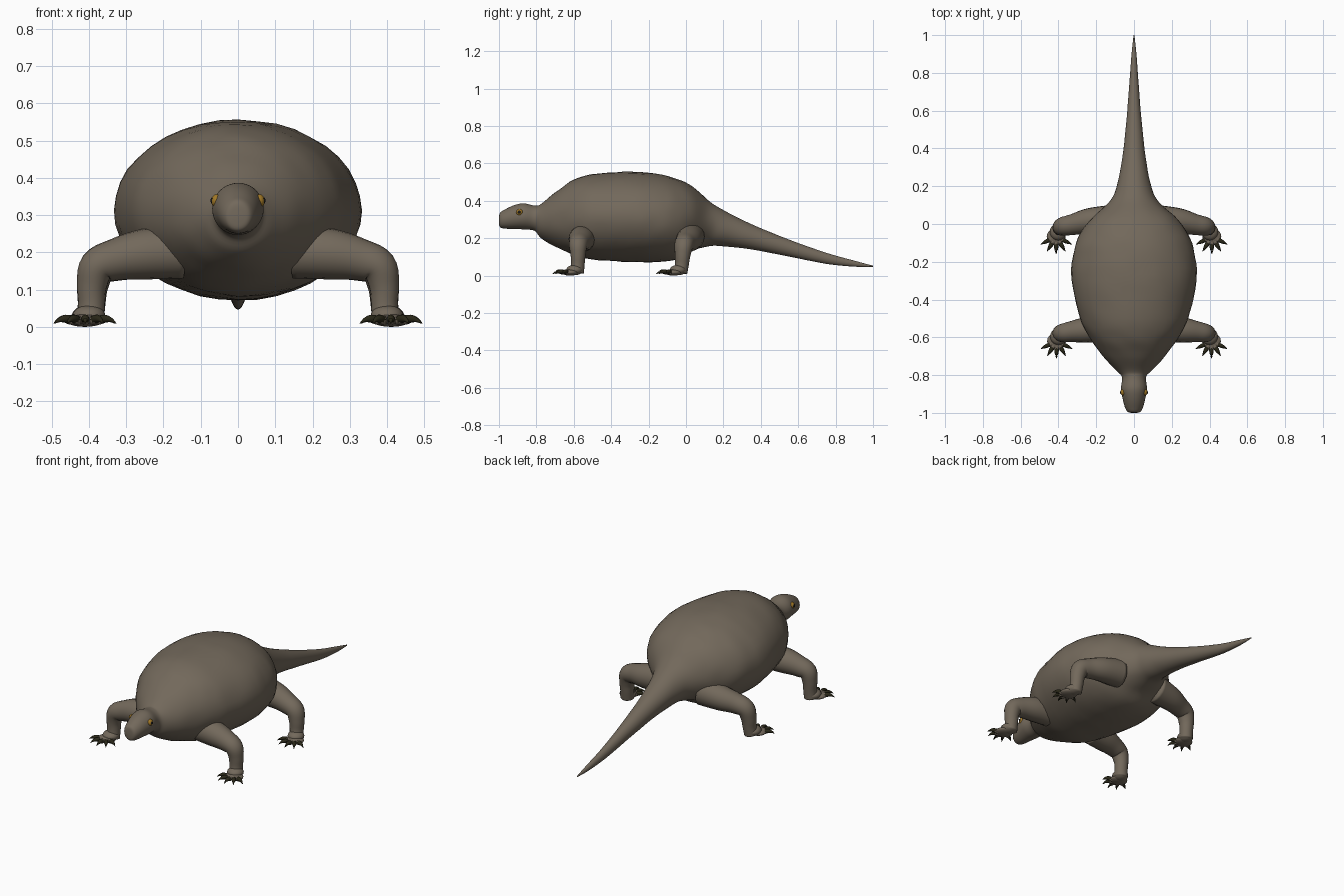
import bpy, bmesh, math
from mathutils import Vector, noise

cube = bpy.data.objects.get("Cube")
if cube:
    bpy.data.objects.remove(cube)


def material(name, rgb):
    mat = bpy.data.materials.new(name)
    mat.use_nodes = True
    colour = (*rgb, 1)
    mat.diffuse_color = colour
    bsdf = mat.node_tree.nodes["Principled BSDF"]
    bsdf.inputs["Base Color"].default_value = colour
    bsdf.inputs["Roughness"].default_value = 0.8
    return mat


SKIN = material("brown grey skin", (0.17, 0.14, 0.105))
CLAW = material("dark claw", (0.022, 0.02, 0.009))
AMBER = material("amber eye", (0.36, 0.19, 0.02))
BLACK = material("black pupil", (0.01, 0.01, 0.01))


def spline(points, steps):
    """Catmull-Rom curve through points of any dimension."""
    pts = [Vector(p) for p in points]
    out = []
    for i in range(len(pts) - 1):
        a, b, c, d = (pts[max(0, min(len(pts) - 1, i + k))] for k in (-1, 0, 1, 2))
        for j in range(steps):
            t = j / steps
            out.append((b * 2 + (c - a) * t + (a * 2 - b * 5 + c * 4 - d) * t * t
                        + (b * 3 - a - c * 3 + d) * t ** 3) / 2)
    return out + [pts[-1]]


def finish(bm, name, mat):
    bmesh.ops.recalc_face_normals(bm, faces=bm.faces)
    mesh = bpy.data.meshes.new(name)
    bm.to_mesh(mesh)
    bm.free()
    mesh.materials.append(mat)
    mesh.shade_smooth()
    obj = bpy.data.objects.new(name, mesh)
    bpy.context.collection.objects.link(obj)
    return obj


def skin_rings(rings, name, mat):
    """Bridge rings of points into a closed surface."""
    bm = bmesh.new()
    rows = [[bm.verts.new(p) for p in ring] for ring in rings]
    n = len(rows[0])
    for a, b in zip(rows, rows[1:]):
        for i in range(n):
            k = (i + 1) % n
            bm.faces.new((a[i], a[k], b[k], b[i]))
    bm.faces.new(rows[0])
    bm.faces.new(rows[-1])
    return finish(bm, name, mat)


def tube(name, points, mat, sides=16, steps=5):
    """Round limb through points given as x, y, z, radius."""
    path = spline(points, steps)
    rings = []
    for i, p in enumerate(path):
        tangent = (path[min(i + 1, len(path) - 1)].xyz - path[max(i - 1, 0)].xyz).normalized()
        u = tangent.cross(Vector((0, 1, 0.3))).normalized()
        v = tangent.cross(u)
        angles = [math.tau * k / sides for k in range(sides)]
        rings.append([p.xyz + (u * math.cos(a) + v * math.sin(a)) * p.w for a in angles])
    return skin_rings(rings, name, mat)


def ball(name, centre, size, mat):
    bm = bmesh.new()
    bmesh.ops.create_uvsphere(bm, u_segments=20, v_segments=12, radius=1)
    for v in bm.verts:
        v.co = Vector(centre) + v.co * Vector(size)
    return finish(bm, name, mat)


# Head, body and tail: y, top, bottom, half width
STATIONS = [
    (-1, .305, .285, .012), (-.995, .335, .26, .033), (-.97, .352, .252, .048),
    (-.92, .376, .25, .061), (-.87, .386, .247, .069), (-.81, .375, .24, .064),
    (-.775, .382, .2, .095), (-.7, .445, .155, .165), (-.6, .512, .112, .235),
    (-.5, .542, .087, .285), (-.3, .555, .073, .33), (-.15, .545, .073, .32),
    (-.04, .515, .09, .28), (.04, .473, .135, .215), (.12, .402, .157, .128),
    (.2, .35, .157, .091), (.35, .275, .14, .062), (.55, .193, .102, .04),
    (.75, .122, .063, .024), (.9, .08, .048, .013), (1, .053, .047, .002)]
rings = []
for y, top, bottom, width in spline(STATIONS, 5):
    ring = []
    for k in range(40):
        a = math.tau * k / 40
        p = Vector((width * math.cos(a), y, (top + bottom) / 2 + (top - bottom) / 2 * math.sin(a)))
        # gentle lumps in the hide of the trunk
        lump = noise.noise(p * 14) * 0.004 * min(1, width / 0.2)
        ring.append(p + Vector((math.cos(a), 0, math.sin(a))) * lump)
    rings.append(ring)
skin_rings(rings, "body", SKIN)

FRONT = [(.15, -.55, .2, .07), (.25, -.56, .195, .068), (.33, -.57, .18, .056),
         (.378, -.577, .16, .049), (.392, -.577, .11, .04), (.393, -.578, .06, .036),
         (.395, -.583, .015, .037)]
HIND = [(.13, .02, .21, .08), (.24, .015, .195, .068), (.32, -.002, .18, .056),
        (.374, -.012, .16, .05), (.39, -.018, .11, .042), (.393, -.022, .06, .037),
        (.397, -.03, .015, .037)]

for side, s in (("left", 1), ("right", -1)):
    # Eyes
    ball(side + "_eye", (s * .057, -.89, .338), (.015, .018, .018), AMBER)
    ball(side + "_pupil", (s * .068, -.891, .339), (.006, .009, .009), BLACK)

    for end, leg in (("front", FRONT), ("hind", HIND)):
        name = f"{side}_{end}_"
        tube(name + "leg", [(s * x, y, z, r) for x, y, z, r in leg], SKIN, 20)
        cx, cy = leg[-1][0] + .015, leg[-1][1] - .037
        # Foot pad and the slope from ankle to toes
        ball(name + "foot", (s * cx, cy, .017), (.05, .045, .017), SKIN)
        ball(name + "ankle", (s * (cx - .01), cy + .025, .03), (.044, .045, .028), SKIN)

        # Five fanned toes with hooked claws
        for i in range(5):
            a = math.radians(-64 + 32 * i)

            def out(dist, z, r):
                return (s * (cx + math.sin(a) * dist), cy - math.cos(a) * dist, z, r)

            tube(f"{name}toe_{i + 1}", [out(.01, .017, .013), out(.04, .018, .013),
                                        out(.055, .018, .008)], SKIN, 10, 3)
            tube(f"{name}claw_{i + 1}", [out(.042, .019, .012), out(.06, .022, .011),
                                         out(.078, .018, .006), out(.092, .009, .001)],
                 CLAW, 8, 3)
